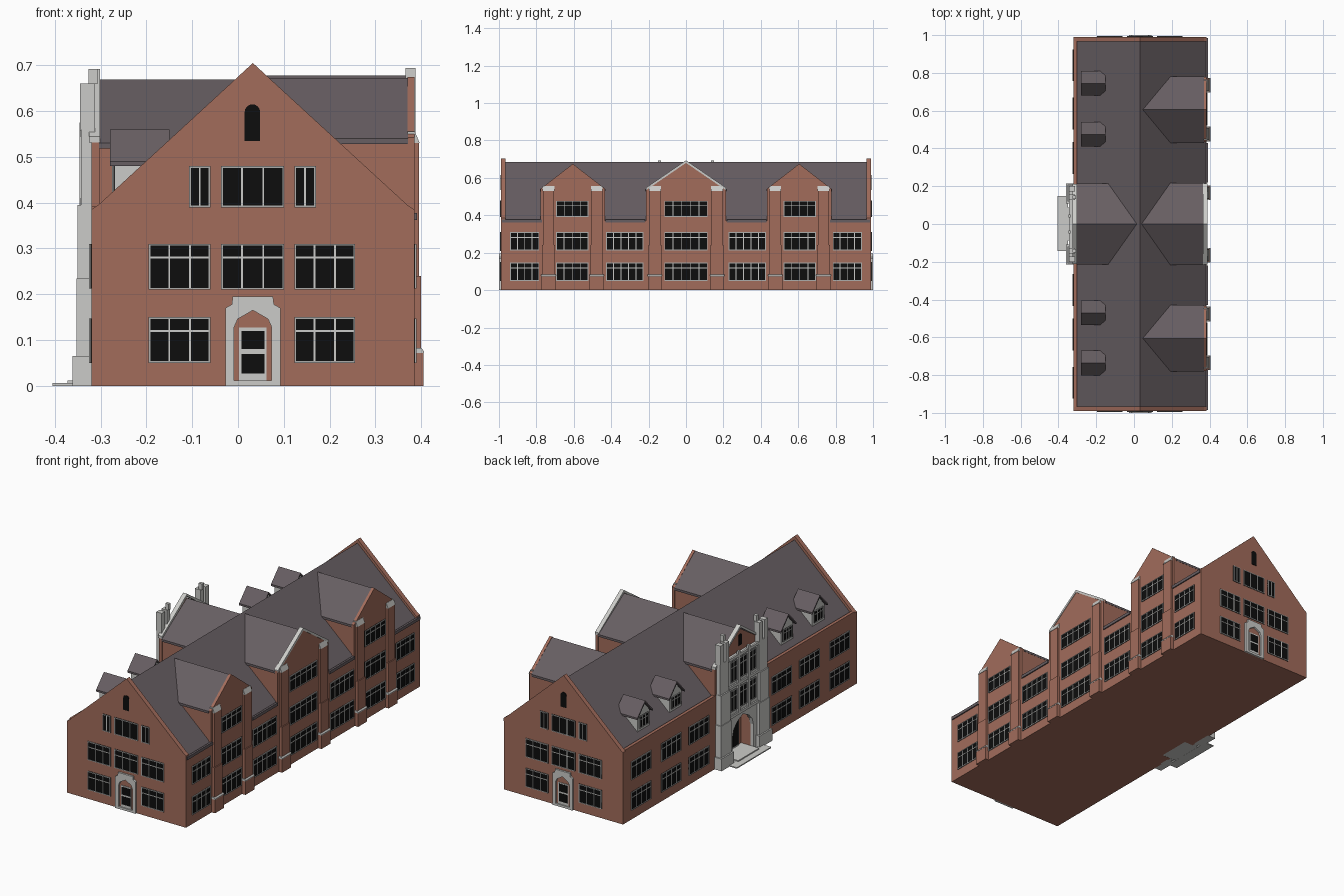
import bpy, bmesh, math

if "Cube" in bpy.data.objects:
    bpy.data.objects.remove(bpy.data.objects["Cube"])

def material(name, rgb):
    m = bpy.data.materials.new(name)
    m.diffuse_color = (*rgb, 1)
    m.use_nodes = True
    m.node_tree.nodes["Principled BSDF"].inputs["Base Color"].default_value = m.diffuse_color
    return m

BRICK = material("red_brick", (0.36, 0.15, 0.105))
ROOF = material("slate_roof", (0.135, 0.112, 0.122))
STONE = material("pale_stone", (0.60, 0.60, 0.58))
FRAME = material("window_frame_grey", (0.42, 0.42, 0.41))
GLASS = material("dark_glass", (0.004, 0.004, 0.004))

parts = {}
def part(name, mat):
    if name not in parts:
        parts[name] = (bmesh.new(), mat)
    return parts[name][0]

def prism(bm, pts, axis, a, b):
    """Extrude a 2D outline along an axis from a to b."""
    def place(p, d):
        return {'x': (d, p[0], p[1]), 'y': (p[0], d, p[1]), 'z': (p[0], p[1], d)}[axis]
    lo = [bm.verts.new(place(p, a)) for p in pts]
    hi = [bm.verts.new(place(p, b)) for p in pts]
    bm.faces.new(lo)
    bm.faces.new(hi)
    for i in range(len(pts)):
        j = (i + 1) % len(pts)
        bm.faces.new((lo[i], lo[j], hi[j], hi[i]))

def box(bm, x0, x1, y0, y1, z0, z1):
    prism(bm, [(x0, y0), (x1, y0), (x1, y1), (x0, y1)], 'z', z0, z1)

def chevron(c, w, ze, zp, t):
    return [(c - w, ze), (c, zp), (c + w, ze), (c + w, ze - t), (c, zp - t), (c - w, ze - t)]

def house(c, w, z0, ze, zp):
    return [(c - w, z0), (c - w, ze), (c, zp), (c + w, ze), (c + w, z0)]

# Wall planes: outward axis, sign and position
SIDES = {"front": ('y', -1, -0.99), "back": ('y', 1, 0.99), "right": ('x', 1, 0.385), "left": ('x', -1, -0.32)}

def on_wall(bm, side, pts, d0, d1):
    axis, s, p = SIDES[side]
    prism(bm, pts, axis, p + s * d0, p + s * d1)

def plate(bm, side, u0, u1, z0, z1, d0, d1):
    on_wall(bm, side, [(u0, z0), (u1, z0), (u1, z1), (u0, z1)], d0, d1)

def window(side, u0, u1, z0, z1, panes, transom=True, off=0.0, t=0.004):
    g, f = part(side + "_window_glass", GLASS), part(side + "_window_frames", FRAME)
    b = part(side + "_window_mullions", STONE)
    plate(g, side, u0, u1, z0, z1, off - 0.002, off + 0.002)
    for a, c in ((u0, u0 + t), (u1 - t, u1)):
        plate(f, side, a, c, z0, z1, off - 0.001, off + 0.005)
    for a, c in ((z0, z0 + t), (z1 - t, z1)):
        plate(f, side, u0 + t, u1 - t, a, c, off - 0.001, off + 0.005)
    for i in range(1, panes):
        u = u0 + (u1 - u0) * i / panes
        plate(b, side, u - t / 2, u + t / 2, z0 + t, z1 - t, off - 0.001, off + 0.004)
    if transom:
        z = z0 + (z1 - z0) * 0.7
        plate(b, side, u0 + t, u1 - t, z - t / 2, z + t / 2, off - 0.001, off + 0.0045)

def arched_window(side, c, w, z0, z1, off=0.0):
    pts = [(c - w, z0), (c + w, z0)]
    pts += [(c + w * math.cos(a), z1 - w + w * math.sin(a)) for a in [math.pi * i / 8 for i in range(9)]]
    on_wall(part(side + "_attic_window", GLASS), side, pts, off - 0.002, off + 0.003)

CX = 0.0325
# Main body, with the entrance recess notched into the left wall
body = part("main_walls", BRICK)
prism(body, [(-0.32, -0.985), (0.385, -0.985), (0.385, 0.985), (-0.32, 0.985), (-0.32, 0.088),
             (-0.265, 0.088), (-0.265, -0.088), (-0.32, -0.088)], 'z', 0, 0.23)
box(body, -0.32, 0.385, -0.985, 0.985, 0.23, 0.37)
box(part("left_parapet", BRICK), -0.32, -0.303, -0.97, 0.97, 0.37, 0.392)
prism(part("main_roof", ROOF), [(-0.312, 0.37), (CX, 0.685), (0.385, 0.366)], 'y', -0.97, 0.97)
gutter = part("right_gutter", ROOF)
for s in (-1, 1):
    for a, b in ((0.77, 0.985), (0.22, 0.43)):
        box(gutter, 0.38, 0.391, min(s * a, s * b), max(s * a, s * b), 0.362, 0.378)
    # End gable walls
    prism(part("end_gable_walls", BRICK),
          [(-0.32, 0), (-0.32, 0.385), (-0.305, 0.395), (CX, 0.705), (0.37, 0.395), (0.385, 0.385), (0.385, 0)],
          'y', s * 0.965, s * 0.99)

# End windows and doorways
for side in ("front", "back"):
    for z0, z1 in ((0.05, 0.15), (0.21, 0.31)):
        window(side, -0.195, -0.06, z0, z1, 3)
        window(side, 0.123, 0.256, z0, z1, 3)
    window(side, -0.037, 0.101, 0.21, 0.31, 3)
    window(side, -0.107, -0.06, 0.39, 0.48, 2, False)
    window(side, -0.037, 0.101, 0.39, 0.48, 3, False)
    window(side, 0.123, 0.17, 0.39, 0.48, 2, False)
    arched_window(side, CX - 0.001, 0.017, 0.535, 0.615)
    half = [(0.06, 0), (0.06, 0.17), (0.046, 0.178), (0.044, 0.195)]
    inner = [(0.041, 0), (0.041, 0.128), (0.033, 0.146), (0, 0.165)]
    ring = [(CX - u, z) for u, z in half] + [(CX + u, z) for u, z in half[::-1]]
    ring += [(CX + u, z) for u, z in inner] + [(CX - u, z) for u, z in inner[2::-1]]
    on_wall(part(side + "_door_surround", STONE), side, ring, -0.002, 0.01)
    door = part(side + "_door", STONE)
    plate(door, side, CX - 0.03, CX + 0.03, 0.012, 0.127, -0.002, 0.003)
    plate(door, side, CX - 0.041, CX + 0.041, 0, 0.012, -0.002, 0.009)
    for z0, z1 in ((0.027, 0.07), (0.08, 0.12)):
        plate(part(side + "_door_glass", GLASS), side, CX - 0.025, CX + 0.025, z0, z1, 0, 0.005)

# Right side cross gables with roofs
for c, w, ze, zp in ((-0.605, 0.172, 0.54, 0.672), (0, 0.215, 0.54, 0.678), (0.605, 0.172, 0.54, 0.672)):
    prism(part("right_bay_walls", BRICK), house(c, w - 0.003, 0.36, ze - 0.008, zp - 0.008), 'x', 0.06, 0.37)
    prism(part("right_bay_gables", BRICK), house(c, w, 0.37, ze + 0.002, zp + 0.003), 'x', 0.37, 0.385)
    prism(part("right_bay_roofs", ROOF), chevron(c, w + 0.003, ze, zp, 0.012), 'x', 0.04, 0.371)
prism(part("right_gable_coping", STONE), chevron(0, 0.215, 0.547, 0.694, 0.014), 'x', 0.366, 0.388)

# Buttress piers on the right side
piers, caps = part("right_piers", BRICK), part("right_pier_caps", STONE)
for y in (-0.735, -0.477, -0.166, 0.166, 0.477, 0.735):
    box(piers, 0.38, 0.405, y - 0.038, y + 0.038, 0, 0.072)
    box(piers, 0.38, 0.400, y - 0.034, y + 0.034, 0.08, 0.24)
    box(piers, 0.38, 0.395, y - 0.030, y + 0.030, 0.24, 0.53)
    prism(caps, [(0.38, 0.072), (0.406, 0.072), (0.406, 0.076), (0.4, 0.083), (0.38, 0.083)], 'y', y - 0.039, y + 0.039)
    prism(caps, [(0.37, 0.53), (0.397, 0.53), (0.386, 0.556), (0.37, 0.556)], 'y', y - 0.031, y + 0.031)

# Right side windows
for z0, z1 in ((0.05, 0.147), (0.213, 0.31)):
    window("right", -0.115, 0.115, z0, z1, 5)
    for s in (-1, 1):
        for a, b, n in ((0.785, 0.94, 4), (0.522, 0.695, 4), (0.228, 0.427, 5)):
            window("right", min(s * a, s * b), max(s * a, s * b), z0, z1, n)
window("right", -0.115, 0.115, 0.392, 0.477, 5)
for s in (-1, 1):
    window("right", s * 0.608 - 0.086, s * 0.608 + 0.086, 0.392, 0.477, 4)

# Left side windows
for z0, z1 in ((0.05, 0.147), (0.213, 0.31)):
    for s in (-1, 1):
        for c in (0.84, 0.585, 0.35):
            window("left", s * c - 0.084, s * c + 0.084, z0, z1, 4)

# Left entrance gable
prism(part("entrance_bay_walls", BRICK), house(0, 0.207, 0.36, 0.522, 0.66), 'x', -0.303, 0.01)
prism(part("entrance_gable", BRICK), house(0, 0.212, 0.37, 0.535, 0.672), 'x', -0.32, -0.303)
prism(part("entrance_roof", ROOF), chevron(0, 0.215, 0.53, 0.669, 0.012), 'x', -0.304, 0.015)
prism(part("entrance_coping", STONE), chevron(0, 0.213, 0.545, 0.692, 0.014), 'x', -0.325, -0.301)
arched_window("left", 0, 0.014, 0.585, 0.645)

# Stone entrance front with pointed arch
arch = [(0.088, 0), (0.088, 0.13), (0.078, 0.165), (0.05, 0.195), (0, 0.22)]
outline = [(-0.135, 0), (-0.135, 0.555), (0.135, 0.555), (0.135, 0)] + arch + [(-u, z) for u, z in arch[3::-1]]
prism(part("entrance_stone_front", STONE), outline, 'x', -0.338, -0.318)
trim = part("entrance_trim", STONE)
for z in (0.235, 0.395, 0.545):
    box(trim, -0.345, -0.335, -0.13, 0.13, z, z + 0.014)
for y in (-0.042, 0.042):
    box(trim, -0.346, -0.335, y - 0.008, y + 0.008, 0.249, 0.575)
for z0, z1 in ((0.268, 0.38), (0.425, 0.535)):
    window("left", -0.032, 0.032, z0, z1, 2, True, 0.018)
    for s in (-1, 1):
        window("left", s * 0.08 - 0.027, s * 0.08 + 0.027, z0, z1, 2, True, 0.018)

# Stepped stone towers with paired pinnacles
tower = part("entrance_towers", STONE)
for s in (-1, 1):
    def tbox(x0, y0, y1, z0, z1, x1=-0.312):
        box(tower, x0, x1, min(s * y0, s * y1), max(s * y0, s * y1), z0, z1)
    tbox(-0.361, 0.108, 0.215, 0, 0.065)
    tbox(-0.353, 0.118, 0.208, 0.065, 0.235)
    tbox(-0.350, 0.125, 0.203, 0.235, 0.395)
    tbox(-0.343, 0.128, 0.200, 0.395, 0.56)
    tbox(-0.345, 0.172, 0.200, 0.56, 0.66)
    tbox(-0.345, 0.128, 0.155, 0.56, 0.66)
    tbox(-0.326, 0.133, 0.150, 0.66, 0.692, -0.306)

# Entrance door and steps
box(part("entrance_door", STONE), -0.272, -0.262, -0.06, 0.06, 0.01, 0.16)
for y in (-0.029, 0.029):
    box(part("entrance_door_glass", GLASS), -0.275, -0.27, y - 0.024, y + 0.024, 0.02, 0.15)
steps = part("entrance_steps", STONE)
box(steps, -0.405, -0.350, -0.143, 0.148, 0, 0.006)
box(steps, -0.372, -0.262, -0.088, 0.088, 0.0005, 0.012)

# Dormers on the left roof slope
SIDES["dormer"] = ('x', -1, -0.27)
for y in (-0.735, -0.47, 0.475, 0.745):
    prism(part("dormer_walls", STONE), house(y, 0.052, 0.37, 0.49, 0.548), 'x', -0.27, -0.155)
    prism(part("dormer_roofs", ROOF), chevron(y, 0.066, 0.49, 0.56, 0.01), 'x', -0.28, -0.15)
    window("dormer", y - 0.037, y + 0.037, 0.422, 0.485, 3, True, 0, 0.003)

# Turn every part into an object
for name, (bm, mat) in parts.items():
    bmesh.ops.recalc_face_normals(bm, faces=bm.faces[:])
    me = bpy.data.meshes.new(name)
    bm.to_mesh(me)
    bm.free()
    me.materials.append(mat)
    bpy.context.collection.objects.link(bpy.data.objects.new(name, me))
